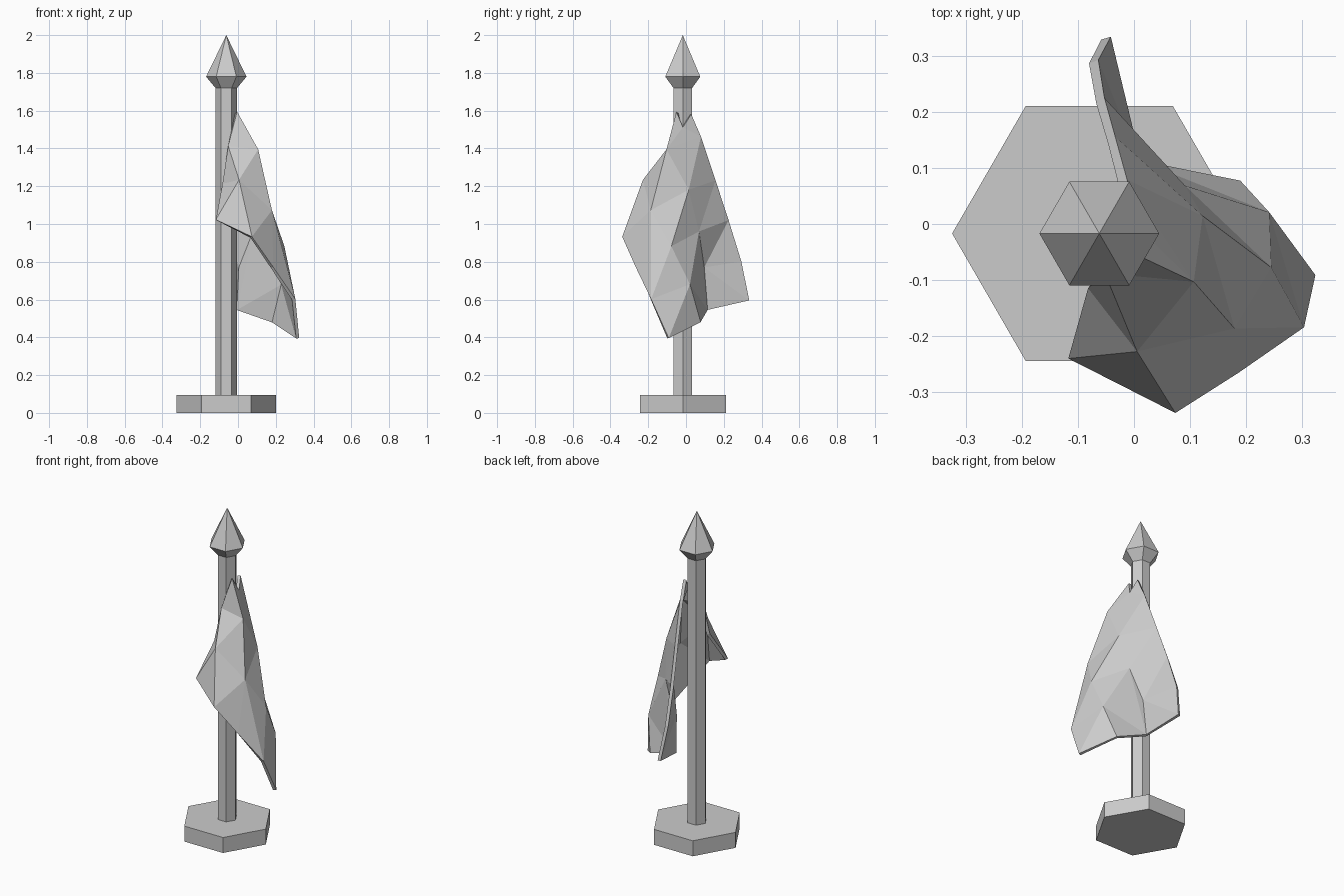
import bpy, bmesh, math

if "Cube" in bpy.data.objects:
    bpy.data.objects.remove(bpy.data.objects["Cube"])

CX, CY = -0.062, -0.017

def lathe(name, rings, sides=6):
    """Faceted solid from (radius, z) rings; radius 0 makes a point."""
    bm = bmesh.new()
    loops = []
    for r, z in rings:
        n = sides if r > 0 else 1
        loops.append([bm.verts.new((CX + r * math.cos(math.tau * i / sides),
                                    CY + r * math.sin(math.tau * i / sides), z)) for i in range(n)])
    bm.faces.new(loops[0][::-1])
    for a, b in zip(loops, loops[1:]):
        for i in range(sides):
            j = (i + 1) % sides
            bm.faces.new((a[i], a[j], b[0]) if len(b) == 1 else (a[i], a[j], b[j], b[i]))
    if len(loops[-1]) > 1:
        bm.faces.new(loops[-1])
    finish(name, bm)

def finish(name, bm):
    bmesh.ops.recalc_face_normals(bm, faces=bm.faces)
    me = bpy.data.meshes.new(name)
    bm.to_mesh(me)
    bm.free()
    ob = bpy.data.objects.new(name, me)
    bpy.context.collection.objects.link(ob)
    return ob

# Stand, pole and spear tip
lathe("base", [(0.263, 0), (0.263, 0.095)])
lathe("pole", [(0.057, 0.09), (0.057, 1.73)])
lathe("spear_tip", [(0.057, 1.72), (0.107, 1.78), (0, 2.0)])

# Draped cloth: named fold points
P = {
    # knot at the pole
    "k1": (-0.01, -0.045, 1.59), "km": (0.01, -0.02, 1.51), "k2": (-0.01, 0.025, 1.58),
    # back edge
    "b0": (-0.02, 0.075, 1.46), "b1": (-0.04, 0.15, 1.23), "b2": (-0.06, 0.22, 1.02),
    "b3": (-0.072, 0.29, 0.80), "b4": (-0.05, 0.332, 0.595),
    # front fold
    "t": (0.10, -0.10, 1.39), "f1": (0.007, -0.22, 1.23), "f2": (0.07, -0.33, 0.93),
    # lower edge
    "w": (0.18, -0.26, 0.77), "e": (0.295, -0.185, 0.60), "o": (0.316, -0.095, 0.395),
    "d1": (0.185, 0.07, 0.48), "d2": (0.0, 0.108, 0.545),
    # inner ridges and valleys
    "p": (0.115, 0.01, 1.18), "v": (0.237, -0.08, 0.88), "s": (0.172, -0.183, 1.07),
    "q": (0.235, 0.015, 0.68), "r": (0.085, 0.062, 0.96), "u": (0.01, 0.09, 0.77),
    # edge of the part folded back over the pole
    "l0": (-0.05, -0.08, 1.41), "l1": (-0.075, -0.11, 1.21), "l2": (-0.113, -0.233, 1.02),
}
FACES = """k1 t km,km t b0,km b0 k2,t p b0,b0 p b1,b1 p r,b1 r b2,b2 r u,b2 u b3,b3 u b4,
b4 u d2,u r d2,r q d2,d2 q d1,p v r,r v q,q o d1,v e q,q e o,p s v,s e v,s w e,s f2 w,s f1 f2,
s p t,f1 s t,k1 l0 t,t l0 f1,l0 l1 f1,f1 l1 l2,f1 l2 f2"""
bm = bmesh.new()
V = {k: bm.verts.new(c) for k, c in P.items()}
for f in FACES.replace("\n", "").split(","):
    bm.faces.new([V[k] for k in f.split()])
cloth = finish("draped_cloth", bm)
mod = cloth.modifiers.new("thickness", 'SOLIDIFY')
mod.thickness = 0.018
mod.offset = 0
